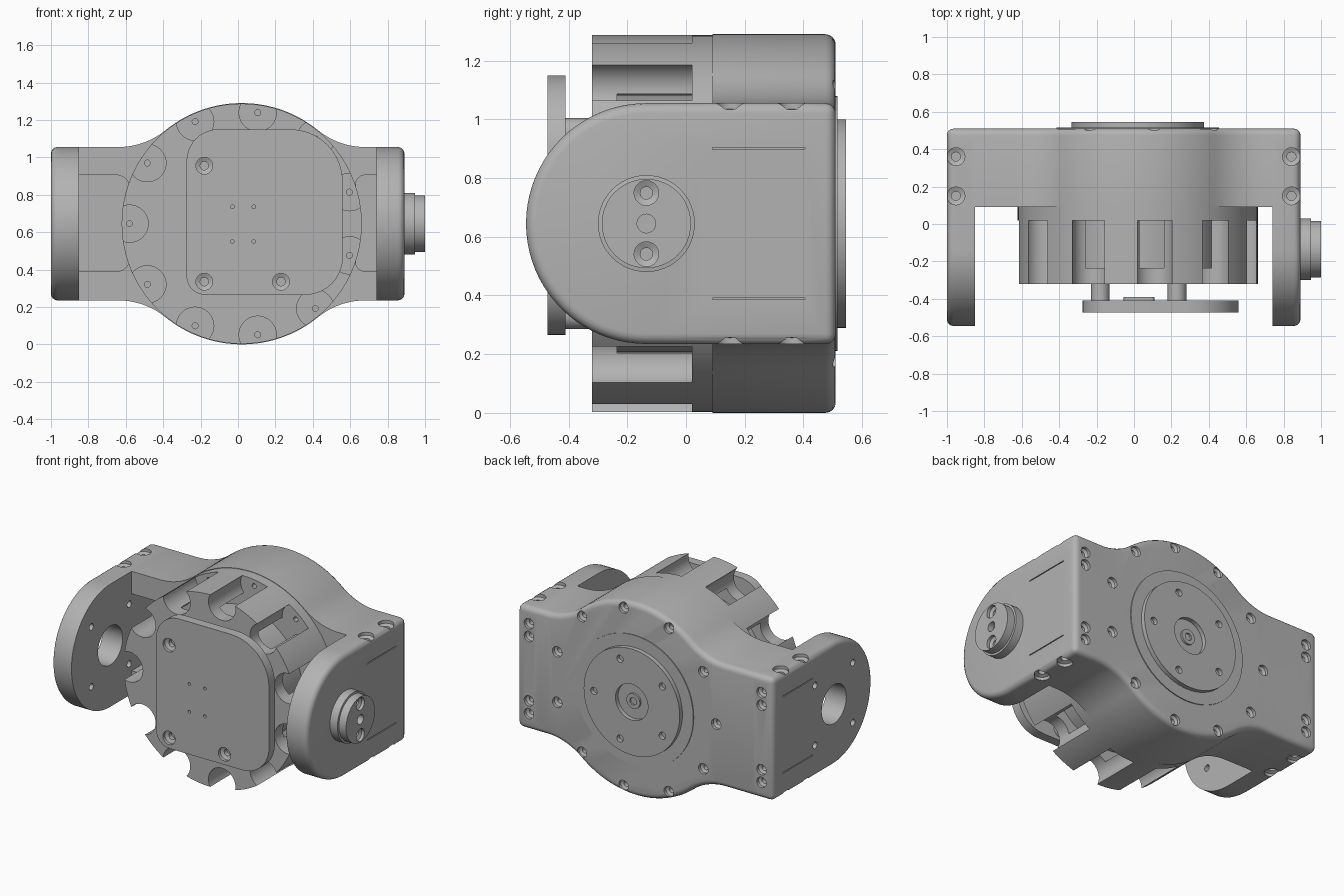
import bpy, bmesh
from math import sin, cos, pi, hypot, sqrt, atan2

old = bpy.data.objects.get("Cube")
if old:
    bpy.data.objects.remove(old)

GREY = (0.45, 0.45, 0.45, 1)
mat = bpy.data.materials.new("grey metal")
mat.use_nodes = True
mat.diffuse_color = GREY
mat.node_tree.nodes["Principled BSDF"].inputs["Base Color"].default_value = GREY

CX, CZ, R = 0.02, 0.645, 0.645      # main drum axis
AY, AR = -0.135, 0.41               # arm pivot and arm radius
BACK, FRONT = 0.51, 0.09            # housing depth
XL, XR, ARM = -1.0, 0.89, 0.15      # housing ends, arm thickness


def arc(cx, cy, r, a, b, n):
    return [(cx + r * cos(a + (b - a) * i / n), cy + r * sin(a + (b - a) * i / n)) for i in range(n + 1)]


def place(p, axis, t):
    return {"x": (t, p[0], p[1]), "y": (p[0], t, p[1]), "z": (p[0], p[1], t)}[axis]


def loft(bm, axis, sections):
    """Skin a stack of (outline, position) sections and cap both ends."""
    rings = [[bm.verts.new(place(p, axis, t)) for p in pts] for pts, t in sections]
    faces = [bm.faces.new(rings[0]), bm.faces.new(rings[-1])]
    for lo, hi in zip(rings, rings[1:]):
        for i in range(len(lo)):
            j = (i + 1) % len(lo)
            faces.append(bm.faces.new((lo[i], lo[j], hi[j], hi[i])))
    bmesh.ops.recalc_face_normals(bm, faces=faces)


def prism(bm, axis, pts, a, b):
    loft(bm, axis, [(pts, a), (pts, b)])


def turn(bm, axis, c, steps, n=32):
    """Turned part: steps are (radius, position) along the axis."""
    loft(bm, axis, [(arc(c[0], c[1], r, 0, 2 * pi, n)[:-1], t) for r, t in steps])


def rounded(x0, x1, z0, z1, radii):
    bl, br, tr, tl = radii
    corners = ((x0 + bl, z0 + bl, bl, 2), (x1 - br, z0 + br, br, 3),
               (x1 - tr, z1 - tr, tr, 0), (x0 + tl, z1 - tl, tl, 1))
    return [p for cx, cz, r, q in corners for p in arc(cx, cz, r, q * pi / 2, (q + 1) * pi / 2, 10)]


def screw_hole(bm, axis, c, face, d, r=0.035):
    """Counterbored hole going in direction d from a face."""
    turn(bm, axis, c, [(r, face - d * 0.02), (r, face + d * 0.02),
                       (r * 0.5, face + d * 0.03), (r * 0.5, face + d * 0.06)], 20)


def finish(name, bm, cutters=()):
    def obj(n, b):
        me = bpy.data.meshes.new(n)
        b.to_mesh(me)
        b.free()
        o = bpy.data.objects.new(n, me)
        bpy.context.collection.objects.link(o)
        return o
    ob = obj(name, bm)
    helpers = [obj(name + "_cutter", c) for c in cutters]
    for h in helpers:
        h.hide_render = True
        m = ob.modifiers.new("cut", "BOOLEAN")
        m.operation, m.solver, m.object = "DIFFERENCE", "EXACT", h
    if helpers:
        deps = bpy.context.evaluated_depsgraph_get()
        ob.data = bpy.data.meshes.new_from_object(ob.evaluated_get(deps))
        ob.modifiers.clear()
        for h in helpers:
            bpy.data.objects.remove(h)
    ob.data.materials.clear()
    ob.data.materials.append(mat)
    bpy.ops.object.select_all(action="DESELECT")
    ob.select_set(True)
    bpy.context.view_layer.objects.active = ob
    bpy.ops.object.shade_smooth_by_angle(angle=0.6)
    return ob


def bevel(bm, test):
    edges = [e for e in bm.edges if test(e.verts[0].co, e.verts[1].co)]
    bmesh.ops.bevel(bm, geom=edges, offset=0.035, segments=4, profile=0.5, affect="EDGES")


def near(a, b, t):
    return abs(a - t) < 1e-4 and abs(b - t) < 1e-4


bolts = [(CX + 0.6 * cos(pi + k * 2 * pi / 11), CZ + 0.6 * sin(pi + k * 2 * pi / 11)) for k in range(11)]

# Housing: drum outline blended into a flat bar by concave fillets
fr = 0.4
dx = sqrt((R + fr) ** 2 - (AR + fr) ** 2)
phi = atan2(AR + fr, dx)
fillet = arc(dx, AR + fr, fr, 1.5 * pi, pi + phi, 12)
upper = fillet + arc(0, 0, R, phi, pi - phi, 36)[1:-1] + [(-x, z) for x, z in reversed(fillet)]
upper = [(XR - ARM - CX, AR)] + upper + [(XL + ARM - CX, AR)]
outline = upper + [(x, -z) for x, z in reversed(upper)]
bm = bmesh.new()
prism(bm, "y", [(CX + x, CZ + z) for x, z in outline], FRONT, BACK)
bevel(bm, lambda a, b: near(a.y, b.y, BACK) and not near(a.x, b.x, XL + ARM) and not near(a.x, b.x, XR - ARM))
cut = bmesh.new()
for p in bolts:
    screw_hole(cut, "y", p, BACK, -1)
prism(cut, "y", rounded(XL + 0.1, -0.58, 0.39, 0.905, (0.02, 0.07, 0.07, 0.02)), FRONT - 0.05, 0.405)
prism(cut, "y", rounded(0.63, XR - 0.1, 0.39, 0.905, (0.05, 0.02, 0.02, 0.05)), FRONT - 0.05, 0.405)
finish("housing", bm, [cut])

# Arms at both ends
profile = [(BACK, CZ - AR), (BACK, CZ + AR)] + arc(AY, CZ, AR, pi / 2, 1.5 * pi, 40)
for side, outer, d in (("right", XL, 1), ("left", XR, -1)):
    bm, cut = bmesh.new(), bmesh.new()
    inner = outer + d * ARM
    prism(bm, "x", profile, outer, inner)
    bevel(bm, lambda a, b: near(a.x, b.x, outer) or (near(a.y, b.y, BACK) and not near(a.x, b.x, inner)))
    for s in (-1, 1):
        for y in (0.15, 0.36):
            screw_hole(cut, "z", (outer + d * 0.048, y), CZ + s * AR, -s, 0.048)
        for z in (0.215, 0.3):
            screw_hole(cut, "y", (outer + d * 0.085, CZ + s * z), BACK, -1)
        # thin panel grooves
        z = CZ + s * 0.256
        prism(cut, "x", rounded(FRONT, 0.405, z - 0.003, z + 0.003, [0.001] * 4), outer - d * 0.02, outer + d * 0.006)
    if side == "right":
        # pivot opening with four fixing holes
        turn(cut, "x", (AY, CZ), [(0.13, outer - 0.05), (0.13, inner + 0.05)], 40)
        for sy in (-1, 1):
            for sz in (-1, 1):
                turn(cut, "x", (AY + sy * 0.2, CZ + sz * 0.2), [(0.022, outer - 0.05), (0.022, inner + 0.05)], 16)
    finish(side + "_arm", bm, [cut])

# Output boss on the left arm
bm, cut = bmesh.new(), bmesh.new()
turn(bm, "x", (AY, CZ), [(0.165, XR - 0.02), (0.165, 0.945), (0.152, 0.947), (0.152, 1.0)], 48)
for s in (-1, 1):
    screw_hole(cut, "x", (AY, CZ + s * 0.104), 1.0, -1, 0.042)
turn(cut, "x", (AY, CZ), [(0.032, 1.02), (0.032, 0.96)], 20)
finish("output_boss", bm, [cut])

# Drum collar in front of the housing
bm, cut = bmesh.new(), bmesh.new()
turn(bm, "y", (CX, CZ), [(0.642, 0.02), (0.642, FRONT + 0.02)], 96)
for p in bolts:
    turn(cut, "y", p, [(0.016, 0), (0.016, 0.06)], 16)
finish("drum_collar", bm, [cut])

# Hollow drum shell with scalloped bolt channels
bm, hollow, scallops = bmesh.new(), bmesh.new(), bmesh.new()
turn(bm, "y", (CX, CZ), [(0.642, -0.32), (0.642, 0.02)], 96)
turn(hollow, "y", (CX, CZ), [(0.53, -0.235), (0.53, 0.1)], 64)
for p in bolts:
    turn(scallops, "y", p, [(0.1, -0.4), (0.1, 0.1)], 32)
finish("drum_shell", bm, [hollow, scallops])

# Inner core
bm = bmesh.new()
turn(bm, "y", (CX, CZ), [(0.44, -0.24), (0.44, 0.03)], 64)
finish("drum_core", bm)

# Front cover plate with screws and pilot holes
posts = ((-0.18, 0.955), (-0.18, 0.335), (0.23, 0.335))
bm, cut = bmesh.new(), bmesh.new()
prism(bm, "y", rounded(-0.275, 0.56, 0.265, 1.15, (0.1, 0.2, 0.28, 0.17)), -0.472, -0.41)
for p in posts:
    screw_hole(cut, "y", p, -0.472, 1, 0.045)
for x in (-0.03, 0.085):
    for z in (0.55, 0.735):
        turn(cut, "y", (x, z), [(0.01, -0.5), (0.01, -0.44)], 12)
finish("cover_plate", bm, [cut])

# Stand-off posts and a spacer behind the plate
for i, p in enumerate(posts):
    bm = bmesh.new()
    turn(bm, "y", p, [(0.05, -0.41), (0.05, -0.31)], 24)
    finish("standoff_post_%d" % (i + 1), bm)
bm = bmesh.new()
prism(bm, "y", rounded(-0.055, 0.11, 0.53, 0.755, [0.02] * 4), -0.41, -0.39)
finish("plate_spacer", bm)

# Rear seal ring and output flange
bm = bmesh.new()
turn(bm, "y", (CX, CZ), [(0.435, BACK - 0.01), (0.435, BACK + 0.006)], 64)
finish("rear_seal", bm)
bm, cut = bmesh.new(), bmesh.new()
turn(bm, "y", (CX, CZ), [(0.355, BACK - 0.02), (0.355, 0.545)], 64)
turn(cut, "y", (CX, CZ), [(0.12, 0.56), (0.12, 0.517)], 40)
for k in range(5):
    a = k * 2 * pi / 5
    turn(cut, "y", (CX + 0.28 * cos(a), CZ + 0.28 * sin(a)), [(0.024, 0.56), (0.024, 0.517)], 16)
finish("rear_flange", bm, [cut])
bm, cut = bmesh.new(), bmesh.new()
turn(bm, "y", (CX, CZ), [(0.05, 0.51), (0.05, 0.53)], 24)
turn(cut, "y", (CX, CZ), [(0.025, 0.55), (0.025, 0.518)], 16)
finish("centre_bolt", bm, [cut])
